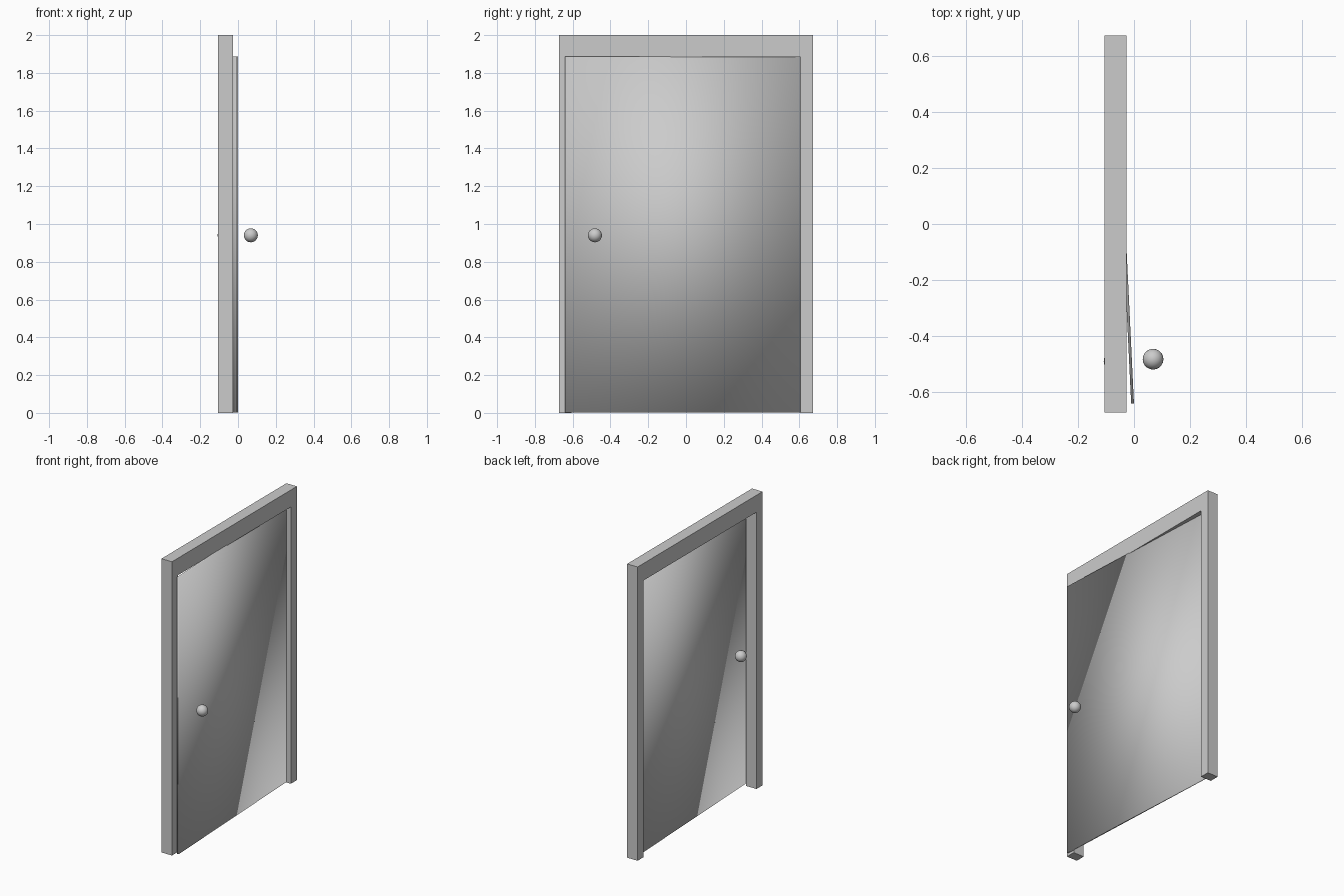
import bpy, bmesh, math
from mathutils import Matrix, Vector

if "Cube" in bpy.data.objects:
    bpy.data.objects.remove(bpy.data.objects["Cube"])

grey = bpy.data.materials.new("plain grey")
grey.diffuse_color = (0.6, 0.6, 0.6, 1)
grey.use_nodes = True
grey.node_tree.nodes["Principled BSDF"].inputs["Base Color"].default_value = grey.diffuse_color


def finish(name, bm, smooth=False):
    me = bpy.data.meshes.new(name)
    bm.to_mesh(me)
    bm.free()
    me.materials.append(grey)
    for p in me.polygons:
        p.use_smooth = smooth
    ob = bpy.data.objects.new(name, me)
    bpy.context.collection.objects.link(ob)
    return ob


def box(name, lo, hi, smooth=False):
    bm = bmesh.new()
    bmesh.ops.create_cube(bm, size=1)
    for v in bm.verts:
        v.co = Vector([l + (c + 0.5) * (h - l) for c, l, h in zip(v.co, lo, hi)])
    return finish(name, bm, smooth)


# Frame: two posts and the lintel resting over them
X0, X1, HALF, INNER = -0.106, -0.027, 0.672, 0.607
box("left_post", (X0, -HALF, 0), (X1, -INNER, 1.935))
box("right_post", (X0, INNER, 0), (X1, HALF, 1.935))
box("lintel", (X0, -HALF, 1.935), (X1, HALF, 2.0))
box("lintel_lower", (X0, -INNER, 1.884), (X1, INNER, 1.935))

# Thin door leaf, hinged at the right post and slightly ajar
LENGTH, THICK = 1.247, 0.01
hinge = Matrix.Translation((-0.060, 0.606, 0)) @ Matrix.Rotation(math.radians(2.75), 4, 'Z')
door = box("door", (-THICK, -LENGTH, 0.003), (0, 0, 1.888), smooth=True)
door.data.transform(hinge)

# Round knobs on both sides of the door
for name, x, y in (("outer_knob", 0.068, -0.482), ("inner_knob", -0.071, -0.489)):
    bm = bmesh.new()
    bmesh.ops.create_uvsphere(bm, u_segments=20, v_segments=12, radius=0.037,
                              matrix=Matrix.Translation((x, y, 0.94)))
    finish(name, bm, True)
